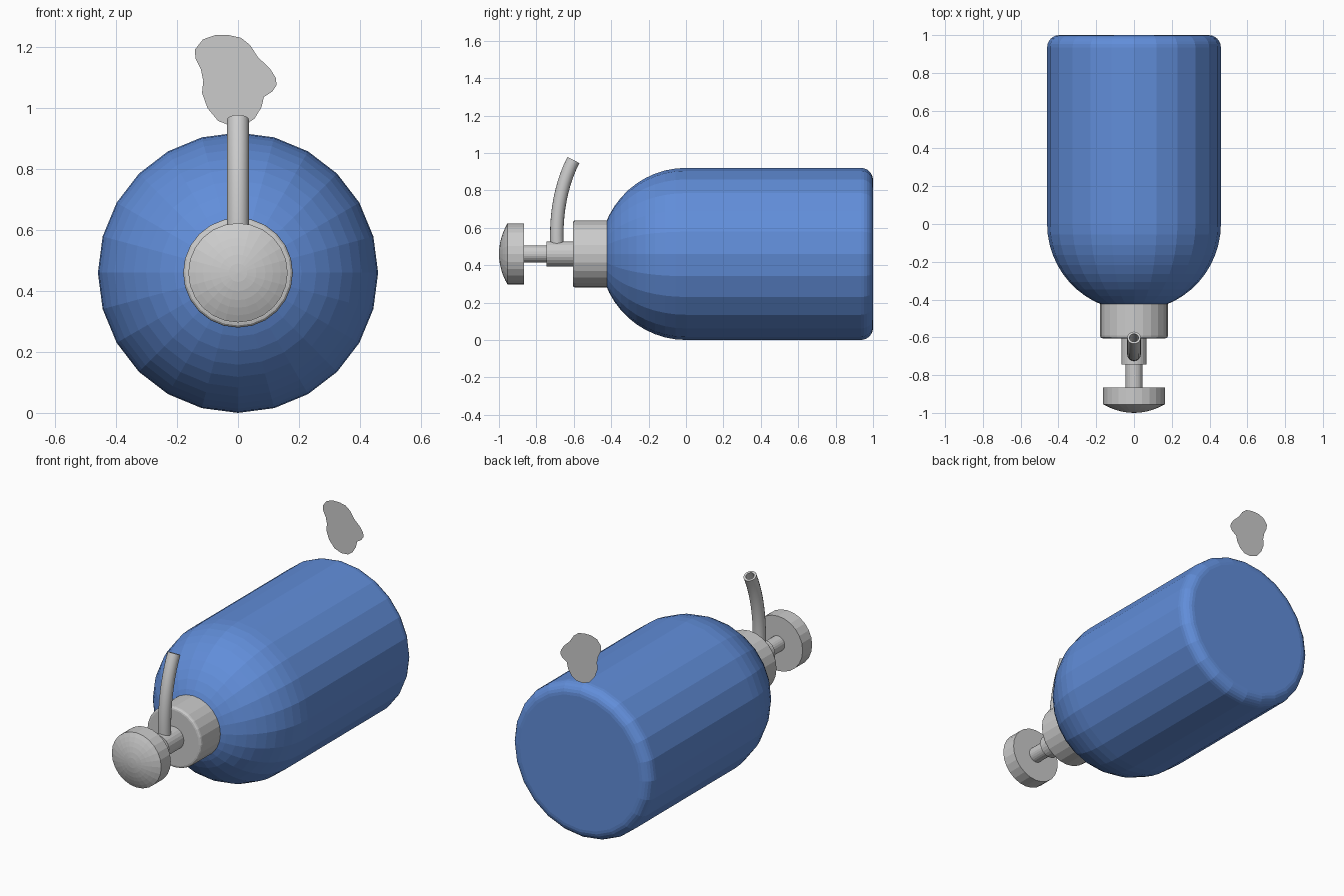
import bpy, bmesh
from math import sin, cos, pi, radians
from mathutils import Vector

if "Cube" in bpy.data.objects:
    bpy.data.objects.remove(bpy.data.objects["Cube"])

AXIS_Z = 0.46
SIDES = 24


def finish(name, bm, colour=None, smooth=None):
    bmesh.ops.recalc_face_normals(bm, faces=bm.faces[:])
    me = bpy.data.meshes.new(name)
    bm.to_mesh(me)
    bm.free()
    ob = bpy.data.objects.new(name, me)
    bpy.context.collection.objects.link(ob)
    if colour:
        mat = bpy.data.materials.new(name + "_colour")
        mat.diffuse_color = colour
        mat.use_nodes = True
        mat.node_tree.nodes["Principled BSDF"].inputs["Base Color"].default_value = mat.diffuse_color
        me.materials.append(mat)
    if smooth:
        bpy.ops.object.select_all(action='DESELECT')
        ob.select_set(True)
        bpy.context.view_layer.objects.active = ob
        bpy.ops.object.shade_smooth_by_angle(angle=radians(smooth))
    return ob


def loft(stations, sides, closed_loop=False):
    """Rings from (centre, tangent in the YZ plane, radius); radius 0 is a pole."""
    bm = bmesh.new()
    rings = []
    for c, t, r in stations:
        t = Vector(t).normalized()
        u, v = Vector((1, 0, 0)), Vector((0, -t.z, t.y))
        n = 1 if r == 0 else sides
        rings.append([bm.verts.new(Vector(c) + r * (sin(2 * pi * i / sides) * u
                      + cos(2 * pi * i / sides) * v)) for i in range(n)])
    pairs = list(zip(rings, rings[1:]))
    if closed_loop:
        pairs.append((rings[-1], rings[0]))
    for a, b in pairs:
        for i in range(sides):
            j = (i + 1) % sides
            quad = [a[i % len(a)], a[j % len(a)], b[j % len(b)], b[i % len(b)]]
            bm.faces.new(list(dict.fromkeys(quad)))
    return bm


def lathe(name, profile, colour=None, smooth=None):
    """Turn a (y, radius) profile round the bottle axis."""
    st = [((0, y, AXIS_Z), (0, 1, 0), r) for y, r in profile]
    return finish(name, loft(st, SIDES), colour, smooth)


# Bottle: rounded base, straight wall, hemispherical shoulder
R, F = 0.46, 0.065
base = [(1 - F + F * cos(k * pi / 12), R - F + F * sin(k * pi / 12)) for k in range(7)]
shoulder = [(-R * sin(radians(a)), R * cos(radians(a))) for a in range(0, 71, 7)]
lathe("bottle", [(1.0, 0)] + base + shoulder + [(shoulder[-1][0], 0)],
      colour=(0.12, 0.27, 0.70, 1))

# Collar screwed over the neck
lathe("collar", [(-0.41, 0), (-0.41, 0.18), (-0.59, 0.18), (-0.598, 0.178),
                 (-0.603, 0.173), (-0.605, 0.165), (-0.605, 0)])

# Pump body and plunger rod
lathe("pump_body", [(-0.60, 0), (-0.60, 0.067), (-0.745, 0.067), (-0.745, 0)])
lathe("plunger_rod", [(-0.74, 0), (-0.74, 0.045), (-0.87, 0.045), (-0.87, 0)])

# Domed push button
dome = [(-0.955 - 0.045 * (1 - (r / 0.163) ** 2), r)
        for r in (0.163, 0.14, 0.115, 0.09, 0.06, 0.03, 0)]
lathe("push_button", [(-0.865, 0), (-0.865, 0.163)] + dome)

# Hollow spout: outer wall up, inner wall back down
p0, p1, p2 = Vector((0, -0.69, 0.51)), Vector((0, -0.70, 0.77)), Vector((0, -0.602, 0.962))
path = []
for k in range(11):
    t = k / 10
    path.append(((1 - t) ** 2 * p0 + 2 * t * (1 - t) * p1 + t * t * p2,
                 (1 - t) * (p1 - p0) + t * (p2 - p1)))
walls = [(c, t, 0.036) for c, t in path] + [(c, t, 0.024) for c, t in reversed(path)]
finish("spout", loft(walls, 16, closed_loop=True), smooth=40)

# Flat droplet-like patch standing above the base end
outline = [(-.141, 1.193), (-.115, 1.226), (-.075, 1.24), (-.03, 1.24), (.01, 1.231),
           (.04, 1.207), (.065, 1.168), (.105, 1.13), (.125, 1.098), (.126, 1.075),
           (.113, 1.055), (.085, 1.037), (.077, 1.003), (.055, .967), (.025, .945),
           (-.02, .941), (-.065, .958), (-.1, 1.0), (-.118, 1.05), (-.114, 1.09),
           (-.122, 1.128), (-.14, 1.165)]
bm = bmesh.new()
bm.faces.new([bm.verts.new((x, 1.0, z)) for x, z in outline])
finish("flat_patch", bm)
